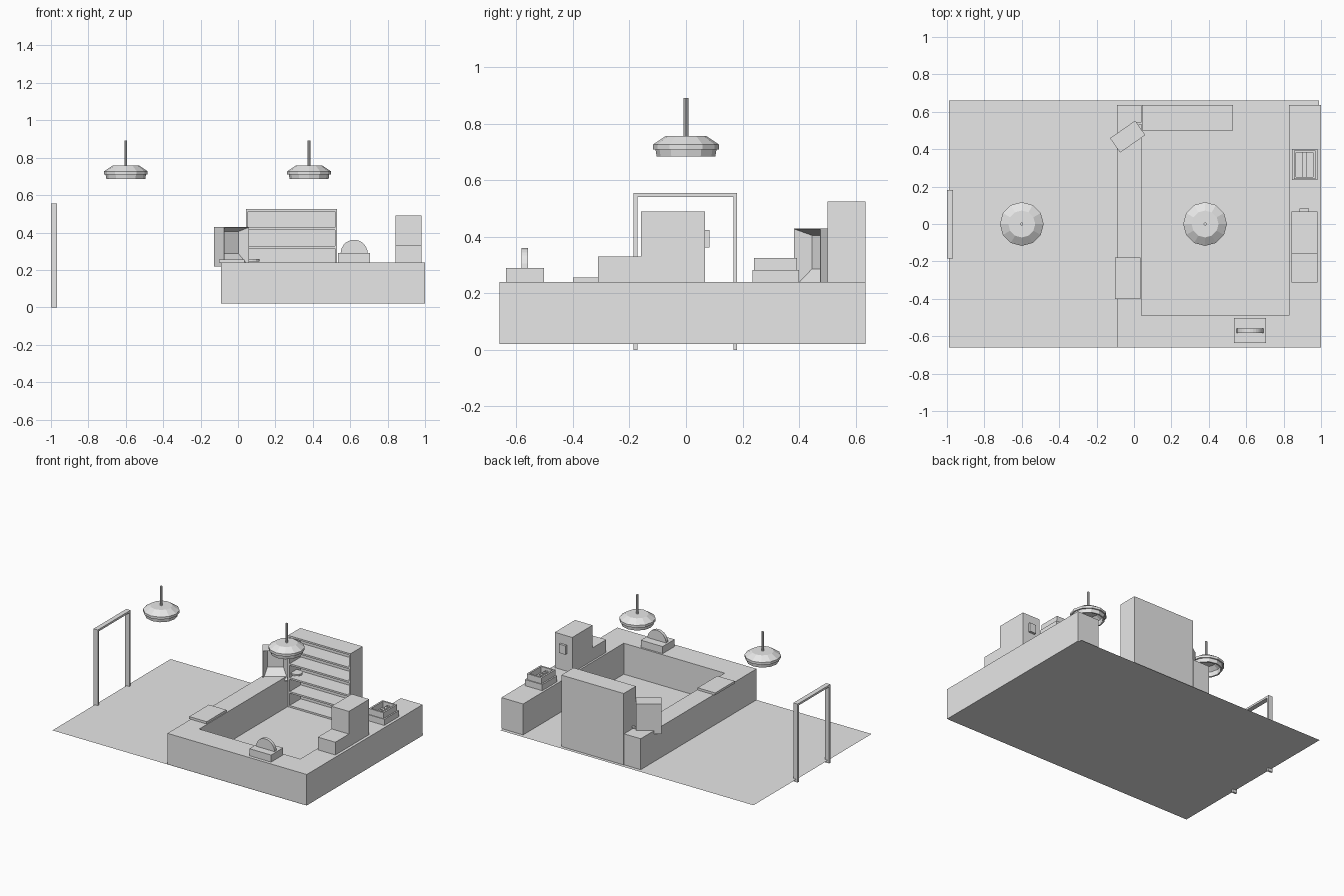
import bpy, bmesh, math
from mathutils import Vector, Matrix

cube = bpy.data.objects.get("Cube")
if cube:
    bpy.data.objects.remove(cube, do_unlink=True)

grey = bpy.data.materials.new("light_grey")
grey.use_nodes = True
grey.diffuse_color = (0.8, 0.8, 0.8, 1)
grey.node_tree.nodes["Principled BSDF"].inputs["Base Color"].default_value = (0.8, 0.8, 0.8, 1)

FLOOR, TOP = 0.02, 0.24


def finish(name, bm, matrix=None):
    bmesh.ops.recalc_face_normals(bm, faces=bm.faces)
    mesh = bpy.data.meshes.new(name)
    bm.to_mesh(mesh)
    bm.free()
    mesh.materials.append(grey)
    obj = bpy.data.objects.new(name, mesh)
    if matrix:
        obj.matrix_world = matrix
    bpy.context.collection.objects.link(obj)
    return obj


def add_box(bm, x, y, z):
    """Add a box from (min, max) pairs."""
    size = [b - a for a, b in (x, y, z)]
    mid = [(a + b) / 2 for a, b in (x, y, z)]
    bmesh.ops.create_cube(bm, size=1, matrix=Matrix.Translation(mid) @ Matrix.Diagonal((*size, 1)))


def boxes(name, *parts):
    bm = bmesh.new()
    for part in parts:
        add_box(bm, *part)
    return finish(name, bm)


def prism(name, points, direction):
    """Extrude a flat outline."""
    bm = bmesh.new()
    face = bm.faces.new([bm.verts.new(p) for p in points])
    new = bmesh.ops.extrude_face_region(bm, geom=[face])["geom"]
    verts = [v for v in new if isinstance(v, bmesh.types.BMVert)]
    bmesh.ops.translate(bm, verts=verts, vec=direction)
    return finish(name, bm)


def cylinder(name, radius, depth, centre, sides=12):
    bm = bmesh.new()
    bmesh.ops.create_cone(bm, cap_ends=True, segments=sides, radius1=radius, radius2=radius,
                          depth=depth, matrix=Matrix.Translation(centre))
    return finish(name, bm)


# Floor
bm = bmesh.new()
bmesh.ops.create_grid(bm, x_segments=1, y_segments=1, size=1,
                      matrix=Matrix.Translation((0, 0, FLOOR)) @ Matrix.Diagonal((0.99, 0.66, 1, 1)))
finish("floor", bm)

# U-shaped counter, open at the back
outline = [(-0.09, -0.66), (1.0, -0.66), (1.0, 0.635), (0.83, 0.635),
           (0.83, -0.49), (0.04, -0.49), (0.04, 0.635), (-0.09, 0.635)]
prism("counter", [(x, y, FLOOR + 0.001) for x, y in outline], (0, 0, TOP - FLOOR - 0.001))

# Bookcase with back, sides and evenly spaced boards
x0, x1, y0, y1, height, board = 0.042, 0.53, 0.5, 0.636, 0.525, 0.012
case = [((x0, x1), (y1 - board, y1), (FLOOR, height)),
        ((x0, x0 + board), (y0, y1 - board), (FLOOR, height)),
        ((x1 - board, x1), (y0, y1 - board), (FLOOR, height))]
step = (height - FLOOR - board) / 5
for i in range(6):
    z = FLOOR + i * step
    case.append(((x0 + board, x1 - board), (y0, y1 - board), (z, z + board)))
boxes("bookcase", *case)

# Door frame
boxes("door_frame",
      ((-1.0, -0.967), (-0.185, -0.172), (0, 0.555)),
      ((-1.0, -0.967), (0.168, 0.181), (0, 0.555)),
      ((-1.0, -0.967), (-0.172, 0.168), (0.541, 0.555)))

# Turned machine with a tapered recess in its front
bm = bmesh.new()
add_box(bm, (-0.082, 0.082), (-0.047, 0.047), (0.218, 0.43))
bm.faces.ensure_lookup_table()
front = min(bm.faces, key=lambda f: f.calc_center_median().y)
bmesh.ops.inset_region(bm, faces=[front], thickness=0.003)
back = bmesh.ops.extrude_discrete_faces(bm, faces=[front])["faces"][0]
for v in back.verts:
    v.co.x *= 0.65
    v.co.y += 0.058
    v.co.z = 0.405 if v.co.z > 0.3 else 0.287
finish("machine", bm, Matrix.Translation((-0.034, 0.467, 0)) @ Matrix.Rotation(math.radians(35), 4, "Z"))
cylinder("small_plate", 0.038, 0.012, (0.078, 0.545, 0.252))
boxes("plate_handle", ((0.01, 0.05), (0.53, 0.545), (0.247, 0.257)))

# Flat pad on the side counter
boxes("pad", ((-0.102, 0.035), (-0.4, -0.18), (TOP, 0.256)))

# Stand with a half-round plate
boxes("stand_base", ((0.535, 0.705), (-0.637, -0.503), (TOP, 0.29)))
arc = [math.pi * i / 14 for i in range(15)]
prism("half_disc", [(0.621 + 0.072 * math.cos(a), -0.582, 0.289 + 0.072 * math.sin(a)) for a in arc],
      (0, 0.022, 0))

# Stepped cabinet with a rear box
boxes("cabinet", ((0.843, 0.98), (-0.16, 0.067), (TOP, 0.49)))
boxes("cabinet_step", ((0.843, 0.98), (-0.312, -0.16), (TOP, 0.33)))
boxes("cabinet_rear_box", ((0.885, 0.935), (0.067, 0.084), (0.363, 0.425)))

# Tray unit: base, raised rim and a row of buttons
boxes("tray_base", ((0.845, 0.98), (0.235, 0.4), (TOP, 0.283)))
xa, xb, ya, yb, t = 0.855, 0.97, 0.24, 0.393, 0.012
boxes("tray_rim",
      ((xa, xb), (ya, ya + t), (0.283, 0.325)), ((xa, xb), (yb - t, yb), (0.283, 0.325)),
      ((xa, xa + t), (ya + t, yb - t), (0.283, 0.325)), ((xb - t, xb), (ya + t, yb - t), (0.283, 0.325)))
boxes("tray_divider", ((0.902, 0.923), (ya + t, yb - t), (0.283, 0.305)))
for i in range(4):
    cylinder("tray_button", 0.006, 0.006, (0.9125, 0.27 + 0.031 * i, 0.308), 8)


# Hanging lamps: a faceted open shade and a rod
def lamp(side, x):
    bm = bmesh.new()
    profile = [(0, 0.757), (0.072, 0.757), (0.117, 0.727), (0.117, 0.71), (0.108, 0.71),
               (0.104, 0.685), (0.094, 0.685), (0.096, 0.722), (0.066, 0.745), (0, 0.745)]
    verts = [bm.verts.new((r, 0, z)) for r, z in profile]
    edges = [bm.edges.new(pair) for pair in zip(verts, verts[1:])]
    bmesh.ops.spin(bm, geom=verts + edges, cent=(0, 0, 0), axis=(0, 0, 1),
                   angle=math.tau, steps=12, use_duplicate=False)
    bmesh.ops.remove_doubles(bm, verts=bm.verts, dist=0.0005)
    finish(side + "_lamp_shade", bm, Matrix.Translation((x, 0, 0)))
    cylinder(side + "_lamp_rod", 0.008, 0.14, (x, 0, 0.822), 10)


lamp("right", -0.6)
lamp("left", 0.38)
